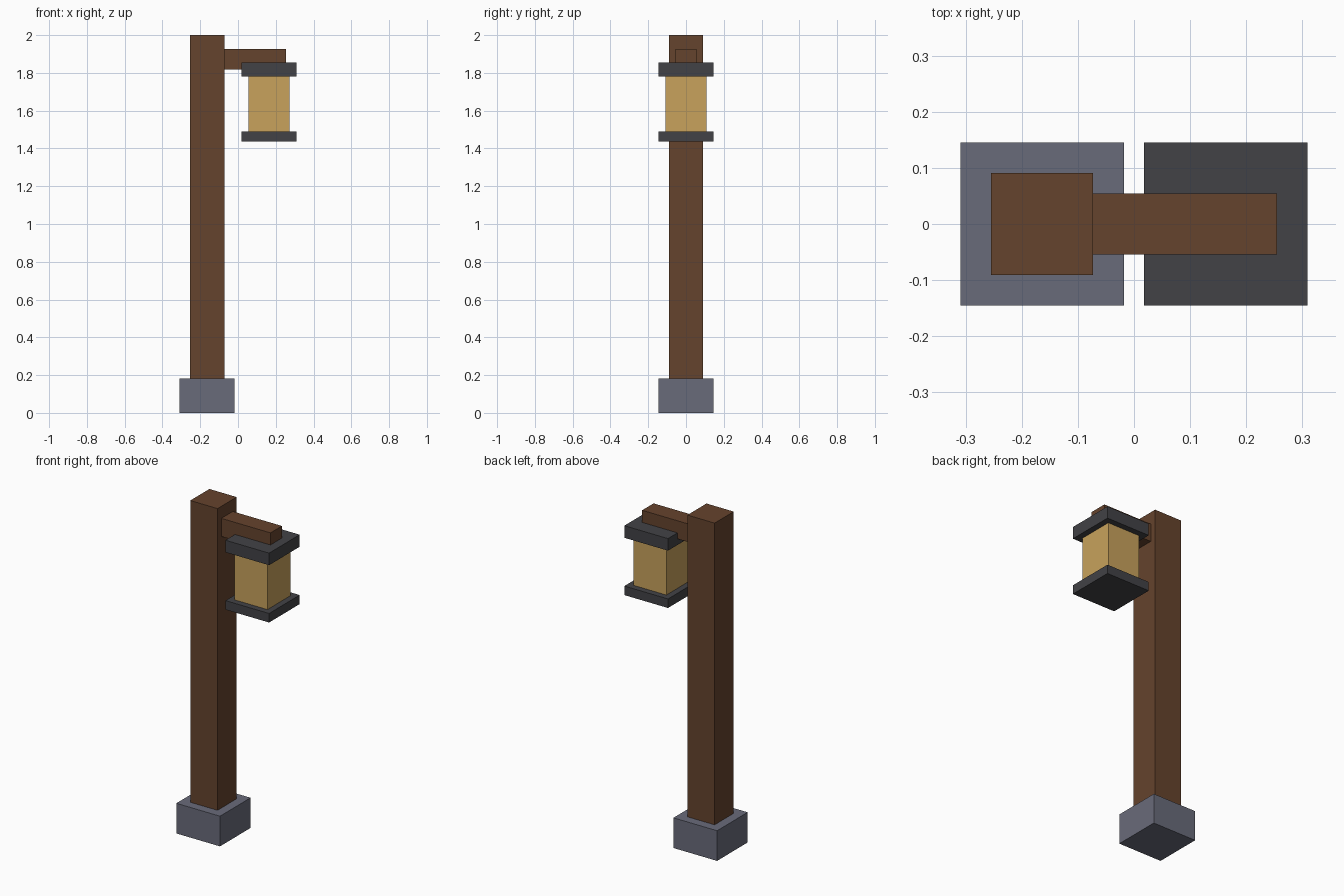
import bpy
import bmesh
from mathutils import Vector

cube = bpy.data.objects.get("Cube")
if cube:
    bpy.data.objects.remove(cube, do_unlink=True)

U = 2 / 55  # design unit: the post is 55 units tall


def material(name, rgb):
    mat = bpy.data.materials.new(name)
    mat.use_nodes = True
    color = (*rgb, 1)
    mat.diffuse_color = color
    mat.node_tree.nodes["Principled BSDF"].inputs["Base Color"].default_value = color
    return mat


def box(name, mat, x, width, depth, bottom, top):
    """Box centred on y = 0, given in design units."""
    bm = bmesh.new()
    bmesh.ops.create_cube(bm, size=1)
    bmesh.ops.scale(bm, vec=Vector((width, depth, top - bottom)) * U, verts=bm.verts)
    bmesh.ops.translate(bm, vec=Vector((x, 0, (bottom + top) / 2)) * U, verts=bm.verts)
    mesh = bpy.data.meshes.new(name)
    bm.to_mesh(mesh)
    bm.free()
    mesh.materials.append(mat)
    obj = bpy.data.objects.new(name, mesh)
    bpy.context.collection.objects.link(obj)
    return obj


wood = material("brown wood", (0.130, 0.056, 0.026))
stone = material("grey stone", (0.141, 0.147, 0.195))
iron = material("dark iron", (0.0545, 0.0545, 0.061))
glass = material("amber glass", (0.578, 0.361, 0.107))

# Post on its stone footing, with the bracket arm
post_x, lamp_x = -4.5, 4.5
box("stone_base", stone, post_x, 8, 8, 0, 5)
box("post", wood, post_x, 5, 5, 5, 55)
box("arm", wood, 2.5, 9, 3, 50, 53)

# Lantern hanging under the arm
box("lantern_cap", iron, lamp_x, 8, 8, 49, 51)
box("lantern_glass", glass, lamp_x, 6, 6, 41, 49)
box("lantern_floor", iron, lamp_x, 8, 8, 39.5, 41)
